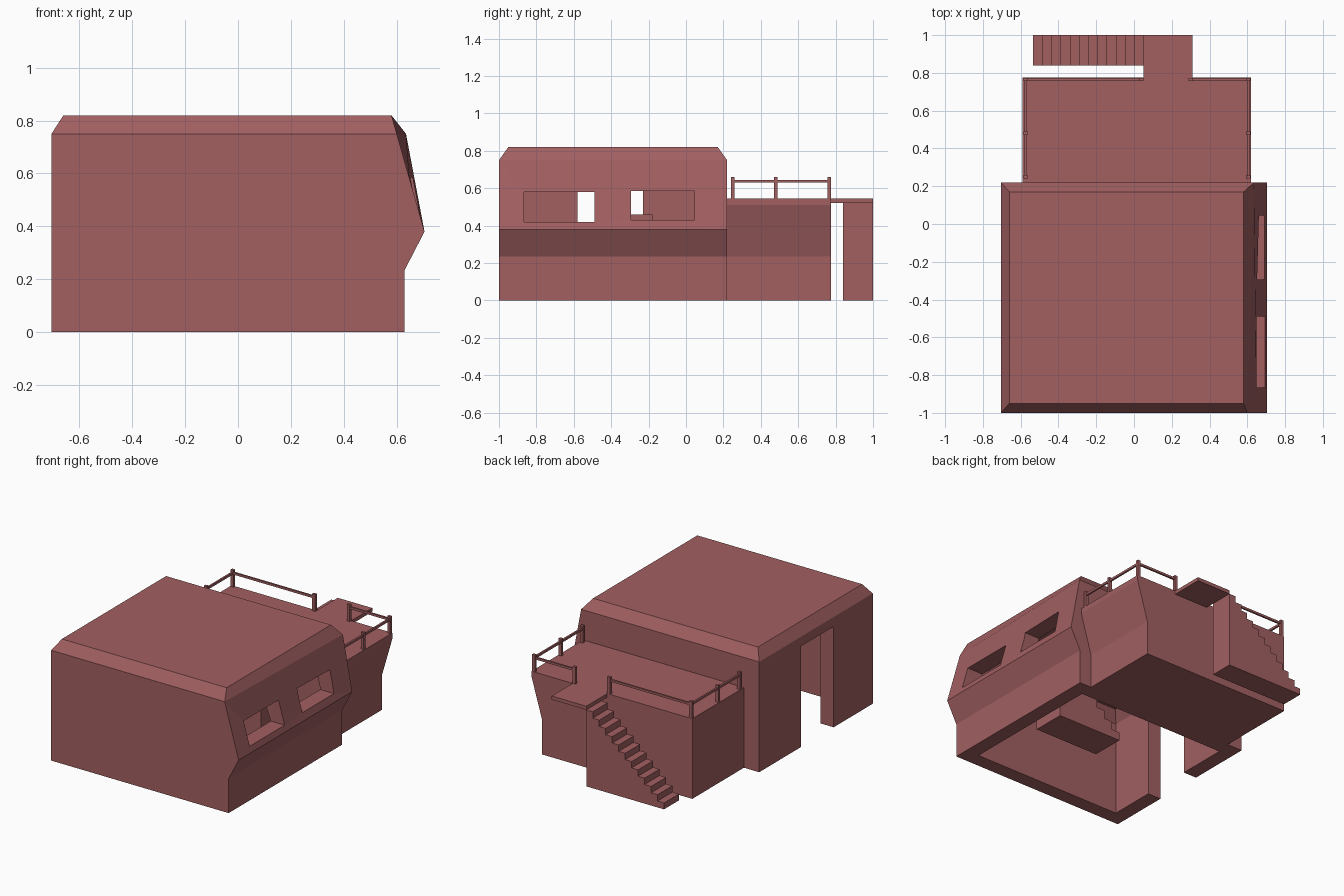
import bpy, bmesh
from mathutils import Vector

if "Cube" in bpy.data.objects:
    bpy.data.objects.remove(bpy.data.objects["Cube"])

paint = bpy.data.materials.new("brick_red")
paint.use_nodes = True
paint.diffuse_color = (0.36, 0.115, 0.12, 1)
paint.node_tree.nodes["Principled BSDF"].inputs["Base Color"].default_value = paint.diffuse_color


def finish(name, bm):
    bmesh.ops.recalc_face_normals(bm, faces=bm.faces)
    mesh = bpy.data.meshes.new(name)
    bm.to_mesh(mesh)
    bm.free()
    mesh.materials.append(paint)
    obj = bpy.data.objects.new(name, mesh)
    bpy.context.collection.objects.link(obj)
    return obj


def box(name, x, y, z):
    """Box from three (low, high) ranges."""
    bm = bmesh.new()
    bmesh.ops.create_cube(bm, size=1)
    for v in bm.verts:
        v.co = Vector([(r[0] + r[1]) / 2 + c * (r[1] - r[0]) for r, c in zip((x, y, z), v.co)])
    return finish(name, bm)


def prism(name, profile, y0, y1):
    """Extrude an x-z outline along y."""
    bm = bmesh.new()
    face = bm.faces.new([bm.verts.new((x, y0, z)) for x, z in profile])
    out = bmesh.ops.extrude_face_region(bm, geom=[face])["geom"]
    bmesh.ops.translate(bm, vec=(0, y1 - y0, 0), verts=[g for g in out if isinstance(g, bmesh.types.BMVert)])
    return finish(name, bm)


def hall(name, t, base):
    """Hall volume, inset by t, with a bulged side wall and a chamfered roof."""
    bm = bmesh.new()
    rings = []
    for y, shoulder in ((-1 + t, 0.60), (0.22 - t, 0.635)):
        outline = [(-0.705 + t, base), (-0.705 + t, 0.75 - t), (shoulder - t, 0.75 - t),
                   (0.705 - t, 0.38), (0.63 - t, 0.235), (0.63 - t, base)]
        rings.append([bm.verts.new((x, y, z)) for x, z in outline])
    roof = [[bm.verts.new((x, y, 0.82 - t)) for x in (-0.66 + t, 0.58 - t)]
            for y in (-0.95 + t, 0.17 - t)]
    f, b = rings
    for i in range(6):
        if i != 1:
            j = (i + 1) % 6
            bm.faces.new((f[i], f[j], b[j], b[i]))
    for ring, top in zip(rings, roof):
        bm.faces.new(ring)
        bm.faces.new((ring[1], ring[2], top[1], top[0]))
    for k, i in enumerate((1, 2)):
        bm.faces.new((f[i], b[i], roof[1][k], roof[0][k]))
    bm.faces.new((roof[0][0], roof[0][1], roof[1][1], roof[1][0]))
    return finish(name, bm)


def cut(target, cutter):
    mod = target.modifiers.new(cutter.name, "BOOLEAN")
    mod.operation = "DIFFERENCE"
    mod.solver = "EXACT"
    mod.object = cutter
    cutter.hide_render = True
    cutter.hide_set(True)
    cutter.display_type = "WIRE"


def stairs(name, x_top, x_low, y0, y1, height, count):
    """Solid flight descending towards -x."""
    run, rise = (x_top - x_low) / count, height / count
    outline = [(x_top, 0), (x_top, height)]
    for i in range(count):
        x = x_top - run * (i + 1)
        outline += [(x, height - rise * i), (x, height - rise * (i + 1))]
    return prism(name, outline, y0, y1)


# Hollow hall with a side doorway and two window slots
shell = hall("hall_shell", 0, 0)
cut(shell, hall("hall_interior_cutter", 0.1, -0.1))
cut(shell, box("doorway_cutter", (-0.9, -0.5), (-0.58, -0.23), (-0.2, 0.685)))
cut(shell, box("front_window_cutter", (0.45, 0.9), (-0.865, -0.49), (0.42, 0.58)))
cut(shell, box("rear_window_cutter", (0.45, 0.9), (-0.295, 0.045), (0.43, 0.585)))

# Inner steps up to the windows
stairs("inner_steps", 0.46, -0.03, -0.41, -0.18, 0.46, 8)

# Lower rear block with a flat terrace
prism("rear_block", [(-0.59, 0), (-0.59, 0.545), (0.62, 0.545), (0.62, 0.51),
                     (0.54, 0.235), (0.54, 0)], 0.2, 0.775)

# Outer stairs and landing
box("landing", (0.05, 0.31), (0.76, 1.0), (0.52, 0.545))
stairs("outer_stairs", 0.05, -0.535, 0.84, 1.0, 0.52, 12)


# Railings
def post(name, x, y):
    box(name, (x - 0.011, x + 0.011), (y - 0.009, y + 0.009), (0.54, 0.66))


for side, x in (("right", -0.575), ("left", 0.605)):
    for i, y in enumerate((0.25, 0.48, 0.765)):
        post(f"{side}_post_{i + 1}", x, y)
    box(f"{side}_rail", (x - 0.006, x + 0.006), (0.24, 0.77), (0.63, 0.645))
for side, x0, x1 in (("right", -0.575, 0.04), ("left", 0.3, 0.605)):
    post(f"{side}_gate_post", x1 if side == "right" else x0, 0.765)
    box(f"{side}_back_rail", (x0, x1), (0.759, 0.771), (0.63, 0.645))
